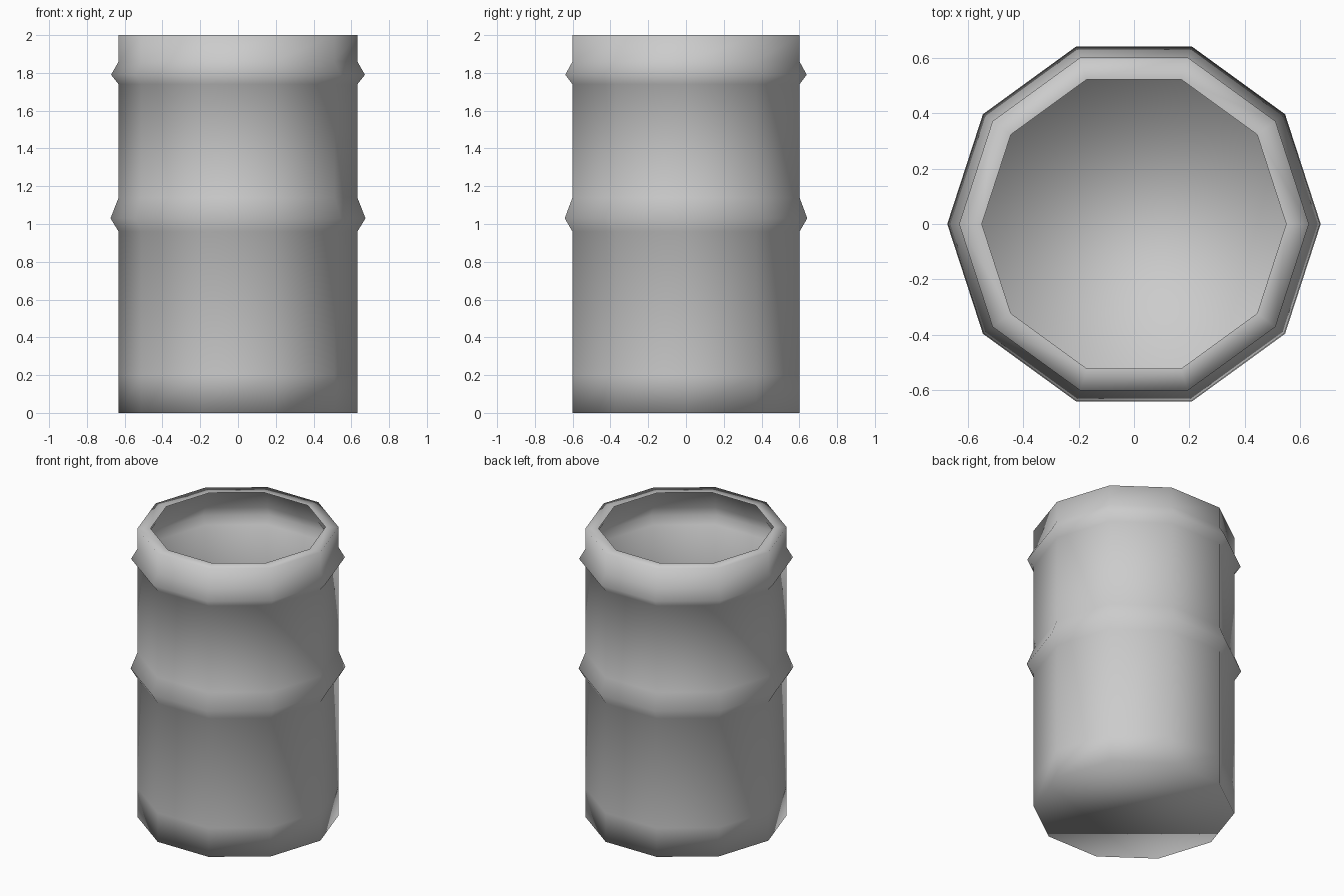
import bpy, bmesh, math

if "Cube" in bpy.data.objects:
    bpy.data.objects.remove(bpy.data.objects["Cube"])

SIDES = 10

# Outer profile (radius, height): wall, two raised hoops, then an inward lip
PROFILE = [
    (0.632, 0.00), (0.632, 0.20),
    (0.632, 0.96), (0.675, 1.03), (0.632, 1.14),   # middle hoop
    (0.632, 1.74), (0.672, 1.79), (0.632, 1.86),   # upper hoop
    (0.632, 2.00), (0.550, 2.00),                  # rim and lip
]


def ring(bm, radius, z):
    return [bm.verts.new((radius * math.cos(math.tau * i / SIDES),
                          radius * math.sin(math.tau * i / SIDES), z))
            for i in range(SIDES)]


# Barrel: thin ten-sided shell, open at the top
bm = bmesh.new()
rings = [ring(bm, r, z) for r, z in PROFILE]
for low, high in zip(rings, rings[1:]):
    for i in range(SIDES):
        j = (i + 1) % SIDES
        bm.faces.new((low[i], low[j], high[j], high[i]))

# Flat bottom
bm.faces.new(rings[0][::-1])

for face in bm.faces:
    face.smooth = True

mesh = bpy.data.meshes.new("barrel")
bm.to_mesh(mesh)
bm.free()
barrel = bpy.data.objects.new("barrel", mesh)
bpy.context.collection.objects.link(barrel)
